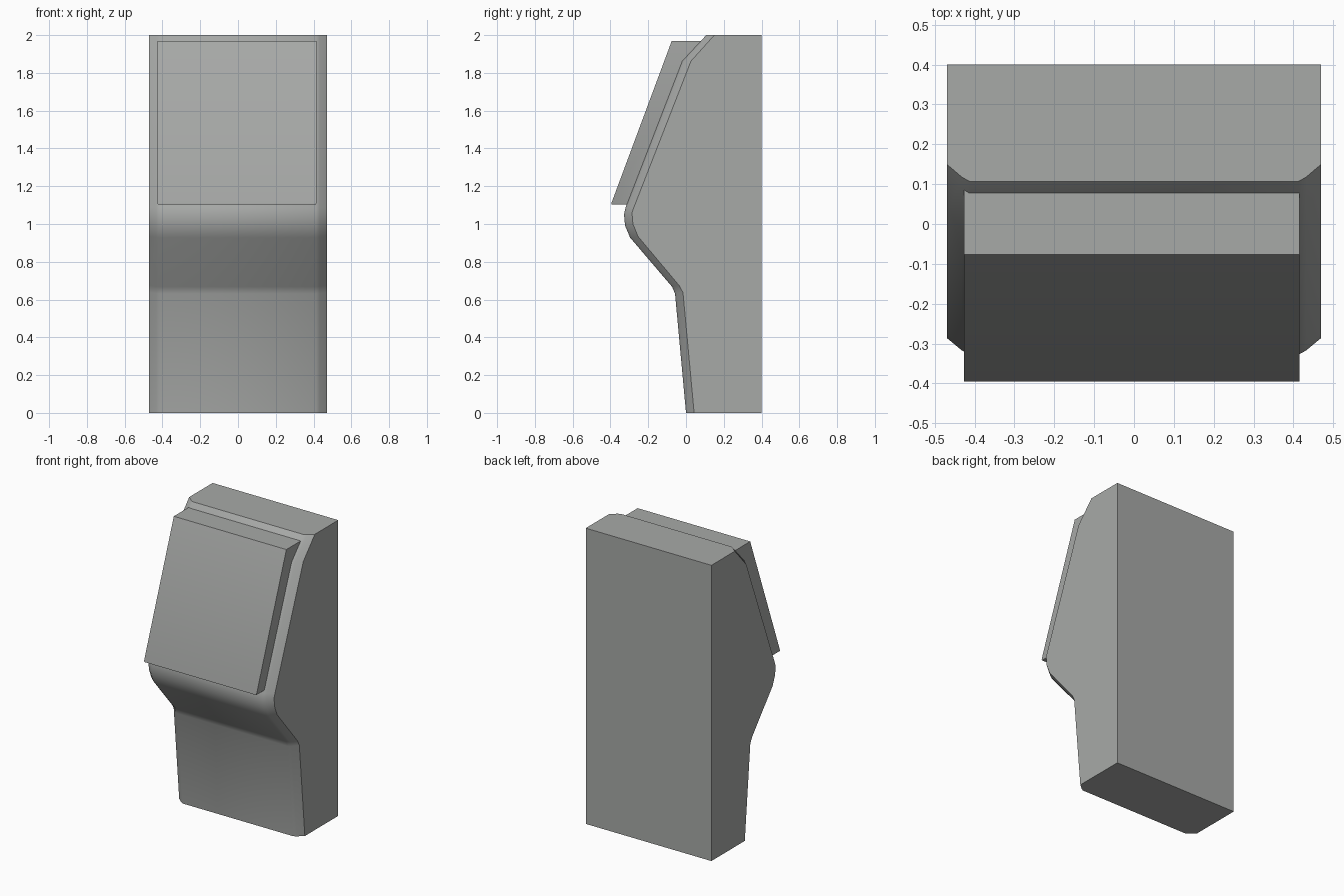
import bpy, bmesh, math

if "Cube" in bpy.data.objects:
    bpy.data.objects.remove(bpy.data.objects["Cube"])

grey = bpy.data.materials.new("warm grey")
grey.diffuse_color = (0.39, 0.40, 0.39, 1)
grey.use_nodes = True
grey.node_tree.nodes["Principled BSDF"].inputs["Base Color"].default_value = grey.diffuse_color


def finish(name, bm):
    bmesh.ops.recalc_face_normals(bm, faces=bm.faces)
    mesh = bpy.data.meshes.new(name)
    bm.to_mesh(mesh)
    bm.free()
    mesh.materials.append(grey)
    obj = bpy.data.objects.new(name, mesh)
    bpy.context.collection.objects.link(obj)
    bpy.ops.object.select_all(action='DESELECT')
    obj.select_set(True)
    bpy.context.view_layer.objects.active = obj
    bpy.ops.object.shade_smooth_by_angle(angle=math.radians(32))
    return obj


def loft(sections):
    """Skin matching (x, profile) sections and cap the two ends."""
    bm = bmesh.new()
    rings = [[bm.verts.new((x, y, z)) for y, z in prof] for x, prof in sections]
    n = len(rings[0])
    for a, b in zip(rings, rings[1:]):
        for i in range(n):
            j = (i + 1) % n
            quad = list(dict.fromkeys((a[i], a[j], b[j], b[i])))
            bm.faces.new(quad)
    bm.faces.new(rings[0])
    bm.faces.new(rings[-1])
    return bm


# Cabinet: front outline in the middle, and set back at the sides
mid = [(0, 0), (-.058, .631), (-.074, .668), (-.296, .928), (-.323, .992),
       (-.328, 1.05), (-.32, 1.088), (-.021, 1.862), (.107, 2)]
side = [(.043, 0), (-.016, .637), (-.036, .674), (-.254, .934), (-.281, 1.0),
        (-.286, 1.06), (-.276, 1.088), (.026, 1.862), (.15, 2)]


def outline(t):
    front = [(a[0] + (b[0] - a[0]) * t, a[1] + (b[1] - a[1]) * t)
             for a, b in zip(mid, side)]
    return front + [(.4, 2), (.4, 0)]


half = [(.47, 1), (.432, .25), (.413, 0)]
sections = [(-x, outline(t)) for x, t in half]
sections += [(x, outline(t)) for x, t in reversed(half)]
finish("cabinet_body", loft(sections))

# Slanted front panel with level top and bottom, softened front rim
panel = [(-.398, 1.102), (-.076, 1.968), (.085, 1.968), (-.25, 1.102)]
bm = loft([(-.427, panel), (.415, panel)])
bmesh.ops.recalc_face_normals(bm, faces=bm.faces)
front = min(bm.faces, key=lambda f: f.calc_center_median().y)
bmesh.ops.bevel(bm, geom=list(front.edges), offset=.009, segments=2,
                profile=.5, affect='EDGES')
finish("front_panel", bm)
